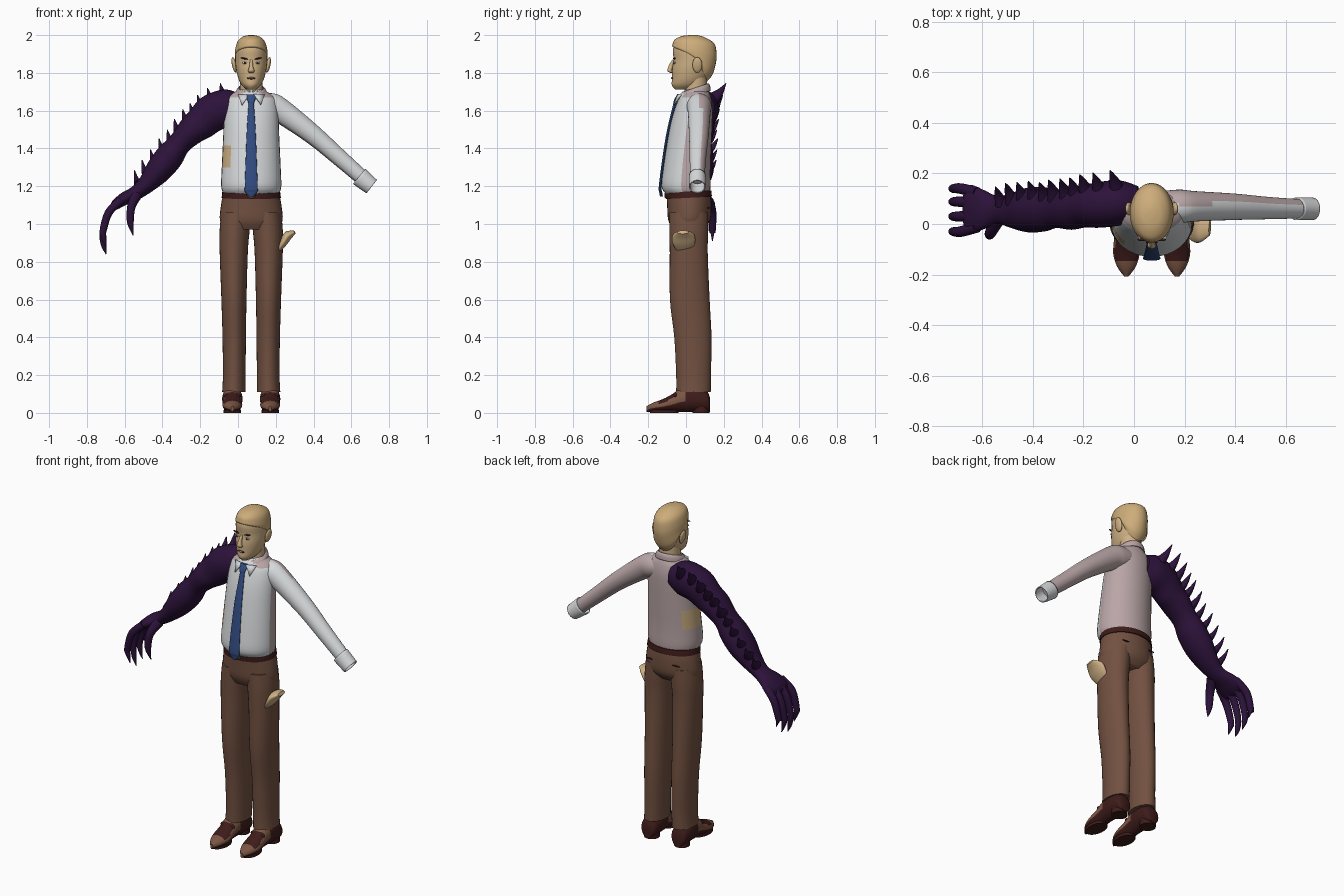
import bpy, bmesh, math
from mathutils import Vector as V

if "Cube" in bpy.data.objects:
    bpy.data.objects.remove(bpy.data.objects["Cube"])

CX = 0.07          # body centre line
MIRROR = (1, -1)


def material(name, *rgb):
    lin = [((c / 255 + 0.055) / 1.055) ** 2.4 for c in rgb] + [1]
    m = bpy.data.materials.new(name)
    m.use_nodes = True
    m.diffuse_color = lin
    b = m.node_tree.nodes["Principled BSDF"]
    b.inputs["Base Color"].default_value = lin
    b.inputs["Roughness"].default_value = 0.8
    return m


SKIN = material("skin", 206, 176, 132)
HAIR = material("blond hair", 205, 172, 122)
SHIRT = material("white shirt", 214, 217, 219)
STAIN = material("stained shirt", 186, 166, 167)
PANTS = material("brown trousers", 114, 81, 65)
DARK = material("dark brown leather", 62, 28, 26)
TAN = material("tan leather", 124, 86, 68)
TIE = material("blue tie", 50, 76, 130)
CLAW = material("dark purple hide", 44, 18, 58)


def finish(name, bm, mats, rule=None, angle=50):
    bmesh.ops.recalc_face_normals(bm, faces=bm.faces)
    me = bpy.data.meshes.new(name)
    bm.to_mesh(me)
    bm.free()
    for m in mats:
        me.materials.append(m)
    if rule:
        for p in me.polygons:
            p.material_index = rule(p.center, p.normal)
    me.shade_smooth()
    me.set_sharp_from_angle(angle=math.radians(angle))
    ob = bpy.data.objects.new(name, me)
    bpy.context.collection.objects.link(ob)
    return ob


def loft(name, rings, *mats, rule=None, sub=4, caps=True):
    """Skin a smooth surface through rings given as (centre, u, v)."""
    n = 32
    key = [[c + u * math.cos(2 * math.pi * i / n) + v * math.sin(2 * math.pi * i / n)
            for i in range(n)] for c, u, v in rings]
    rows = []
    for k in range(len(key) - 1):
        a, b, c, d = (key[max(0, min(len(key) - 1, k + o))] for o in (-1, 0, 1, 2))
        for s in range(sub):
            t = s / sub
            rows.append([q + ((r - p) * t + (2 * p - 5 * q + 4 * r - w) * t * t
                              + (3 * q - p - 3 * r + w) * t ** 3) / 2
                         for p, q, r, w in zip(a, b, c, d)])
    rows.append(key[-1])
    bm = bmesh.new()
    vs = [[bm.verts.new(p) for p in row] for row in rows]
    for a, b in zip(vs, vs[1:]):
        for i in range(n):
            j = (i + 1) % n
            bm.faces.new((a[i], a[j], b[j], b[i]))
    if caps:
        bm.faces.new(vs[0])
        bm.faces.new(vs[-1])
    return finish(name, bm, mats, rule)


def ring(zf, yf, yb, hw, zb=None, cx=CX):
    """Body ring from its front point, back point and half width."""
    zb = zf if zb is None else zb
    return (V((cx, (yf + yb) / 2, (zf + zb) / 2)), V((hw, 0, 0)),
            V((0, (yb - yf) / 2, (zb - zf) / 2)))


def tube(name, pts, *mats, ref=(0, 1, 0), **kw):
    """Tapering limb through (x, y, z, radius along ref, other radius)."""
    rings = []
    for i, p in enumerate(pts):
        t = (V(pts[min(i + 1, len(pts) - 1)][:3]) - V(pts[max(i - 1, 0)][:3])).normalized()
        s = (V(ref) - t * t.dot(V(ref))).normalized()
        rings.append((V(p[:3]), s * p[3], t.cross(s) * p[4]))
    return loft(name, rings, *mats, **kw)


def ball(name, loc, size, mat, tilt=0):
    bm = bmesh.new()
    bmesh.ops.create_uvsphere(bm, u_segments=20, v_segments=12, radius=1)
    ob = finish(name, bm, [mat])
    ob.location, ob.scale, ob.rotation_euler = loc, size, (0, tilt, 0)
    return ob


# Head, neck and hair
loft("head", [ring(1.712, -.058, .05, .024), ring(1.735, -.075, .085, .05),
              ring(1.77, -.074, .11, .068), ring(1.82, -.073, .135, .08),
              ring(1.87, -.066, .148, .084), ring(1.92, -.069, .15, .083),
              ring(1.96, -.055, .135, .07), ring(1.988, -.02, .10, .04)], SKIN)
loft("neck", [ring(1.66, -.01, .115, .062), ring(1.72, -.006, .112, .06),
              ring(1.78, 0, .11, .06)], SKIN)
loft("hair", [ring(1.915, .045, .112, .07, 1.755), ring(1.925, .005, .14, .083, 1.79),
              ring(1.935, -.066, .158, .087, 1.85), ring(1.955, -.07, .162, .084, 1.9),
              ring(1.978, -.058, .15, .072, 1.955), ring(1.995, -.02, .10, .045, 1.988),
              ring(2.0, .02, .06, .014)], HAIR)

# Face details
tube("nose", [(CX, -.066, 1.868, .006, .007), (CX, -.08, 1.835, .012, .01),
              (CX, -.086, 1.812, .012, .017), (CX, -.07, 1.802, .005, .012)],
     SKIN, ref=(0, 1, 0))
ball("mouth", (CX, -.073, 1.772), (.023, .005, .006), DARK)
ball("teeth", (CX, -.076, 1.773), (.015, .004, .003), SHIRT)
for s, side in zip(MIRROR, ("left", "right")):
    ball(side + "_ear", (CX + s * .09, .06, 1.842), (.012, .026, .042), SKIN, s * .2)
    ball(side + "_eye", (CX + s * .034, -.06, 1.853), (.014, .005, .006), SHIRT)
    ball(side + "_pupil", (CX + s * .034, -.063, 1.853), (.006, .004, .006), DARK)
    ball(side + "_brow", (CX + s * .036, -.062, 1.876), (.021, .006, .004), DARK, -s * .2)


# Shirt body, stained behind and torn open on the right
def shirt_rule(c, n):
    if c.x < CX - .115 and 1.29 < c.z < 1.42 and n.y < .75:
        return 2
    return int(n.y > -.2 or (n.z > .5 and abs(c.x - CX) > .06))


loft("shirt_body", [ring(1.16, -.108, .125, .147), ring(1.2, -.13, .13, .159),
                    ring(1.3, -.12, .13, .156), ring(1.45, -.097, .136, .149),
                    ring(1.55, -.077, .14, .145), ring(1.62, -.056, .14, .14),
                    ring(1.67, -.035, .132, .125), ring(1.7, -.012, .122, .085),
                    ring(1.715, 0, .115, .06)], SHIRT, STAIN, SKIN, rule=shirt_rule)
collar = loft("collar", [ring(1.66, -.044, .13, .086, 1.705), ring(1.685, -.034, .128, .079, 1.73),
                         ring(1.70, -.018, .12, .067, 1.745)], SHIRT, STAIN, caps=False,
              rule=lambda c, n: int(c.y > -.015))
collar.modifiers.new("cloth", "SOLIDIFY").thickness = .006
for s, side in zip(MIRROR, ("left", "right")):
    bm = bmesh.new()
    bm.faces.new([bm.verts.new((CX + s * x, y, z)) for x, y, z in
                  ((.012, -.042, 1.685), (.07, -.022, 1.685), (.05, -.06, 1.63))])
    tip = finish(side + "_collar_tip", bm, [SHIRT])
    tip.modifiers.new("cloth", "SOLIDIFY").thickness = .006

# Tie
def tie_ring(z, y, hw):
    return V((CX, y, z)), V((hw, 0, 0)), V((0, .008, 0))


loft("tie", [tie_ring(1.64, -.058, .014), tie_ring(1.5, -.092, .023),
             tie_ring(1.35, -.117, .029), tie_ring(1.2, -.136, .034),
             tie_ring(1.17, -.134, .033), tie_ring(1.145, -.13, .012)], TIE)
loft("tie_knot", [tie_ring(1.685, -.038, .024), tie_ring(1.66, -.054, .021),
                  tie_ring(1.636, -.06, .014)], TIE)

# Left sleeve and open cuff
tube("left_sleeve", [(.11, .07, 1.63, .06, .06), (.18, .07, 1.622, .066, .07),
                     (.24, .07, 1.59, .06, .064), (.4, .068, 1.47, .052, .052),
                     (.53, .063, 1.357, .044, .045), (.66, .06, 1.243, .038, .04)],
     SHIRT, STAIN,
     rule=lambda c, n: int(n.y > .45 or n.z < -.65 or (c.x < .3 and n.y > .1)))
cuff = tube("left_cuff", [(.642, .06, 1.252, .045, .052), (.68, .06, 1.22, .045, .048),
                          (.708, .06, 1.198, .044, .045)], SHIRT, caps=False)
cuff.modifiers.new("cloth", "SOLIDIFY").thickness = .006

# Trousers, belt and shoes
loft("trouser_seat", [ring(1.17, -.104, .128, .146), ring(1.1, -.1, .134, .16),
                      ring(1.02, -.094, .128, .166), ring(.97, -.07, .09, .14)], PANTS)
belt = loft("belt", [ring(1.132, -.107, .137, .157, 1.145),
                     ring(1.168, -.11, .134, .153, 1.178)], DARK, sub=1)
ball("belt_buckle", (CX, -.108, 1.152), (.022, .007, .016), TAN)
LEG = ((1.06, .0, .158, -.088, .118), (.97, .008, .167, -.088, .118),
       (.85, .018, .167, -.086, .115), (.6, .025, .158, -.085, .125),
       (.4, .028, .152, -.062, .135), (.2, .03, .15, -.052, .132),
       (.11, .031, .154, -.052, .131))


def shoe_rule(c, n):
    vamp = n.z > .55 and -.15 < c.y < -.06
    return int(c.y < -.01 and c.z > .014 and n.z > -.2 and not vamp)


SHOE = ((.128, .03, .07), (.11, .048, .11), (.05, .054, .135), (-.02, .05, .13),
        (-.07, .05, .095), (-.12, .052, .068), (-.17, .036, .05), (-.208, .008, .03))
for s, side in zip(MIRROR, ("left", "right")):
    loft(side + "_trouser_leg", [ring(z, yf, yb, (o - i) / 2, cx=CX + s * (i + o) / 2)
                                 for z, i, o, yf, yb in LEG], PANTS)
    x = CX + s * .1
    loft(side + "_shoe", [(V((x, y, h / 2 + .006)), V((w, 0, 0)), V((0, 0, h / 2)))
                          for y, w, h in SHOE], DARK, TAN, rule=shoe_rule)
    loft(side + "_shoe_heel", [ring(z, .035, .125, .044, cx=x) for z in (0, .03)], DARK, sub=1)
    loft(side + "_shoe_sole", [ring(z, -.19, -.04, .046, cx=x) for z in (0, .016)], DARK, sub=1)
    ball(side + "_shoe_strap", (x, -.055, .09), (.047, .014, .02), DARK)
    ball(side + "_back_pocket", (CX + s * .075, .119, 1.085), (.038, .006, .004), DARK)

# Pocket lining pulled out at the left hip
tube("pocket_lining", [(.212, -.01, .86, .04, .012), (.24, -.012, .9, .06, .02),
                       (.265, -.014, .94, .058, .024), (.3, -.016, .957, .03, .01)], SKIN)

# Monstrous right arm with swelling muscles
ARM = ((.02, .09, 1.62, .06, .065), (-.05, .085, 1.615, .088, .1), (-.14, .075, 1.585, .09, .1),
       (-.2, .068, 1.53, .082, .088), (-.25, .062, 1.49, .085, .076),
       (-.31, .06, 1.425, .076, .062), (-.36, .058, 1.36, .088, .074),
       (-.42, .055, 1.285, .088, .07), (-.48, .053, 1.215, .07, .05),
       (-.54, .055, 1.165, .055, .038), (-.6, .056, 1.135, .08, .034),
       (-.65, .06, 1.1, .095, .026), (-.67, .06, 1.08, .07, .012))
tube("monster_arm", ARM, CLAW)

# Clawed fingers and thumb
for i, (y, low) in enumerate(((.14, .91), (.088, .86), (.03, .84), (-.03, .88))):
    tube(f"claw_finger_{i + 1}",
         [(-.62, y * .8 + .012, 1.125, .022, .022), (-.685, y, 1.06, .021, .021),
          (-.715, y, .96, .017, .018), (-.712, y, low + .05, .012, .014),
          (-.698, y, low, .002, .002)], CLAW)
tube("claw_thumb", [(-.54, .02, 1.15, .03, .03), (-.565, -.03, 1.09, .025, .022),
                    (-.57, -.042, 1.01, .018, .018), (-.555, -.035, .94, .002, .002)], CLAW)

# Row of spikes along the back of the arm
out = V((-.25, .72, .62)).normalized()
COUNT = 11
for i in range(COUNT):
    f = 1 + i * 7.6 / (COUNT - 1)
    k = int(f)
    a, b = V(ARM[k][:3]), V(ARM[k + 1][:3])
    base = a.lerp(b, f - k)
    rad = ARM[k][3]
    size = 1 - .035 * i
    root, mid = base + out * rad * .6, base + out * (rad + .035 * size)
    tip = base + out * (rad + .085 * size) + V((0, 0, .02))
    tube(f"spike_{i + 1}", [(*root, .034 * size, .045 * size), (*mid, .017 * size, .022 * size),
                            (*tip, .002, .002)], CLAW, ref=(b - a).normalized())
